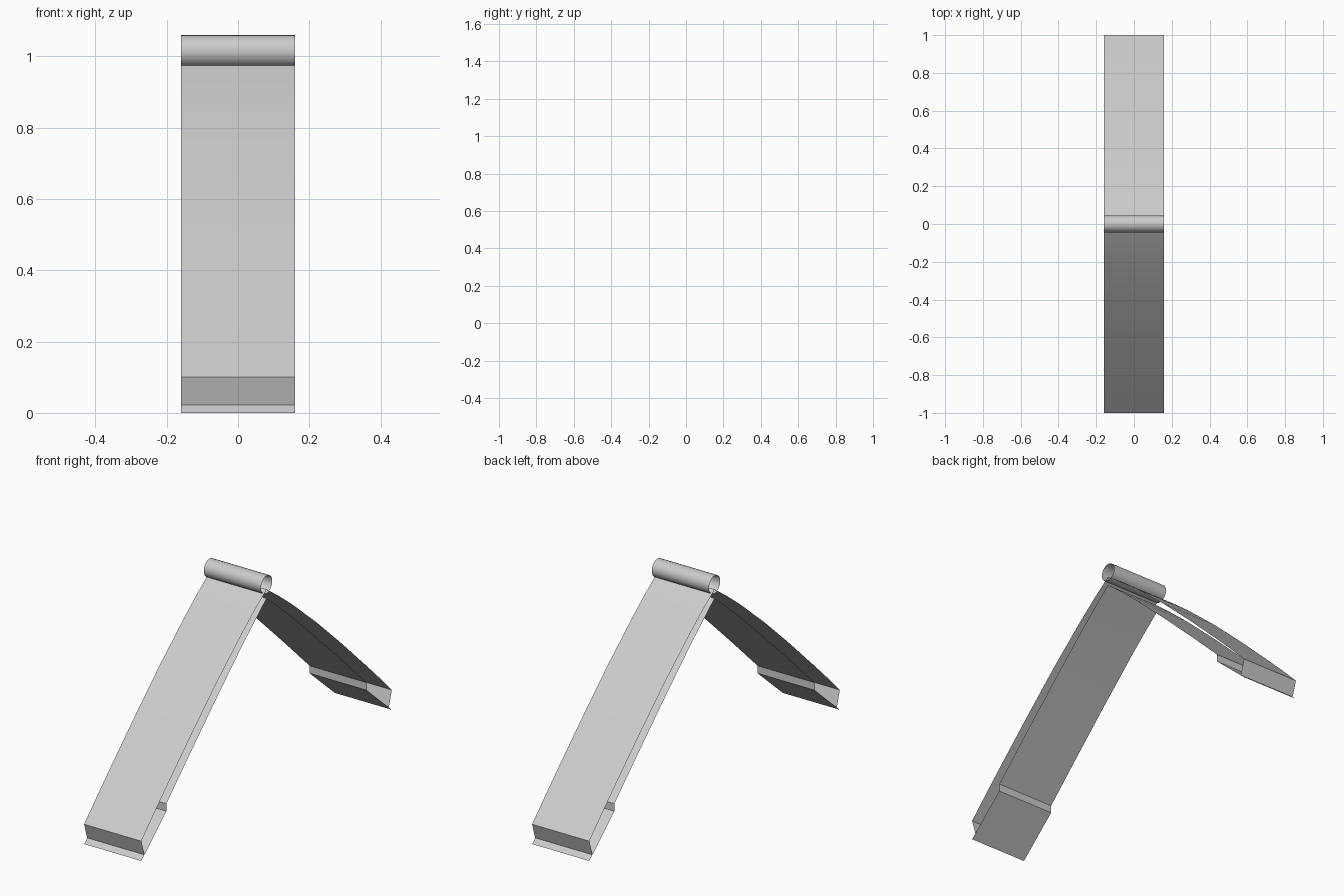
import bpy, math

if "Cube" in bpy.data.objects:
    bpy.data.objects.remove(bpy.data.objects["Cube"])

HALF_W = 0.16


def strip(name, profile, closed=False):
    """Open sheet: a (y, z) profile swept across the width."""
    n = len(profile)
    verts = [(x, y, z) for x in (-HALF_W, HALF_W) for y, z in profile]
    faces = [(i, (i + 1) % n, n + (i + 1) % n, n + i)
             for i in range(n if closed else n - 1)]
    mesh = bpy.data.meshes.new(name)
    mesh.from_pydata(verts, [], faces)
    obj = bpy.data.objects.new(name, mesh)
    bpy.context.collection.objects.link(obj)
    bpy.ops.object.select_all(action='DESELECT')
    obj.select_set(True)
    bpy.context.view_layer.objects.active = obj
    bpy.ops.object.shade_smooth_by_angle(angle=math.radians(30))
    return obj


def both_sides(half):
    """Mirror a half profile that starts on the ridge (y = 0)."""
    return [(-y, z) for y, z in reversed(half)] + half[1:]


# Outer cover, bowed from the ridge, with the turned-in end caps
strip("outer_cover", both_sides([
    (0, 0.99), (0.1, 0.918), (0.2, 0.84), (0.4, 0.67), (0.6, 0.487),
    (0.8, 0.297), (0.9, 0.2), (1.0, 0.1), (0.976, 0.022)]))

# Inner lining with a step near each foot
strip("inner_lining", both_sides([
    (0, 0.945), (0.1, 0.862), (0.2, 0.776), (0.4, 0.593), (0.6, 0.405),
    (0.8, 0.213), (0.8, 0.175), (1.0, 0.0)]))

# Open ridge tube
N, R = 24, 0.045
strip("ridge_tube", [(R * math.cos(2 * math.pi * i / N),
                      1.015 + R * math.sin(2 * math.pi * i / N))
                     for i in range(N)], closed=True)
